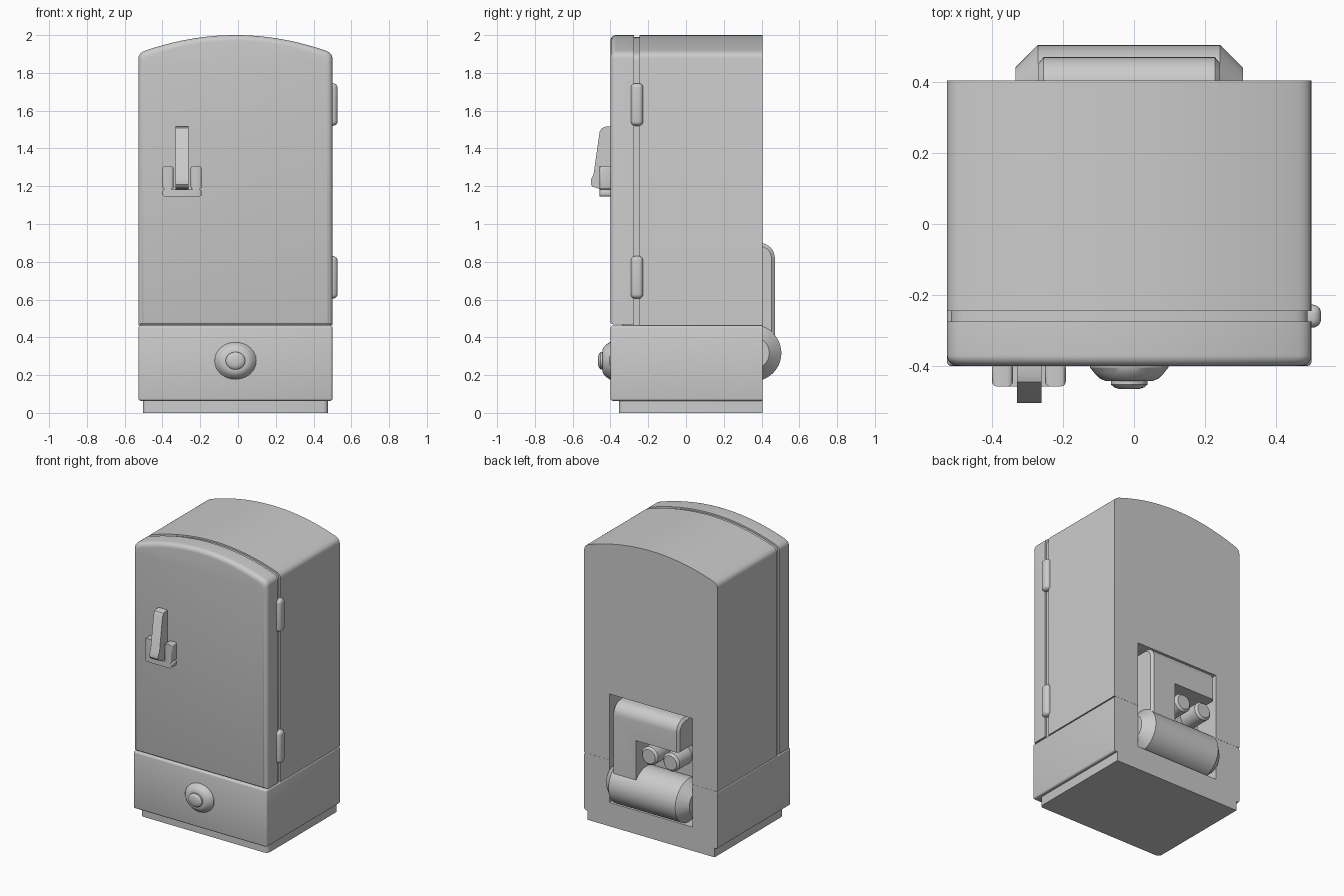
import bpy, bmesh
from math import sin, cos, pi, radians

if "Cube" in bpy.data.objects:
    bpy.data.objects.remove(bpy.data.objects["Cube"])

enamel = bpy.data.materials.new("grey_enamel")
enamel.use_nodes = True
GREY = (0.6, 0.6, 0.6, 1)
enamel.diffuse_color = GREY
enamel.node_tree.nodes["Principled BSDF"].inputs["Base Color"].default_value = GREY

CX, HALF, TOP, BACK = -0.0135, 0.5135, 2.0, 0.405
parts = []


def finish(name, bm):
    bmesh.ops.recalc_face_normals(bm, faces=bm.faces)
    mesh = bpy.data.meshes.new(name)
    bm.to_mesh(mesh)
    bm.free()
    obj = bpy.data.objects.new(name, mesh)
    bpy.context.collection.objects.link(obj)
    mesh.materials.append(enamel)
    parts.append(obj)
    return obj


def loft(name, rings):
    """Skin a list of equal-length loops and cap both ends."""
    bm = bmesh.new()
    loops = [[bm.verts.new(p) for p in ring] for ring in rings]
    n = len(loops[0])
    for a, b in zip(loops, loops[1:]):
        for i in range(n):
            j = (i + 1) % n
            bm.faces.new((a[i], a[j], b[j], b[i]))
    bm.faces.new(loops[0])
    bm.faces.new(loops[-1])
    return finish(name, bm)


def box(name, lo, hi, bevel=0, segments=3, rule=lambda a, b: True):
    """Box between two corners, rounding the edges picked by the rule."""
    bm = bmesh.new()
    bmesh.ops.create_cube(bm, size=1)
    for v in bm.verts:
        v.co = [l if c < 0 else h for c, l, h in zip(v.co, lo, hi)]
    if bevel:
        edges = [e for e in bm.edges if rule(e.verts[0].co, e.verts[1].co)]
        bmesh.ops.bevel(bm, geom=edges, offset=bevel, segments=segments,
                        profile=0.5, affect='EDGES')
    return finish(name, bm)


def front_upright(a, b):
    return a.y < 0 and b.y < 0 and a.x == b.x


def arch(y, z0, inset=0):
    """Arched cabinet outline with rounded shoulders."""
    half, right = HALF, []
    crown = lambda x: TOP - 0.09 * (x / 0.5) ** 2
    sx = HALF - 0.035
    right.append((half, z0))
    for i in range(6):
        t = i / 5
        right.append(((1 - t) ** 2 * half + 2 * t * (1 - t) * half + t * t * sx,
                      (1 - t) ** 2 * 1.875 + 2 * t * (1 - t) * 1.905 + t * t * crown(sx)))
    right += [(sx * k / 10, crown(sx * k / 10)) for k in range(9, 0, -1)]
    outline = right + [(0, TOP)] + [(-x, z) for x, z in reversed(right)]
    low, high = z0 + 0.4 * inset, TOP - inset
    return [(CX + x * (HALF - inset) / HALF, y,
             low + (z - z0) * (high - low) / (TOP - z0)) for x, z in outline]


def oval(y, r, z=0.276, x=CX, squash=1, n=32):
    return [(x + r * cos(2 * pi * k / n), y, z + r * squash * sin(2 * pi * k / n))
            for k in range(n)]


# Cabinet shell, door with rounded front rim, and recessed liner in the seam
cabinet = loft("cabinet", [arch(-0.245, 0.463), arch(BACK, 0.463)])
R = 0.03
rim = [(-0.40 + R * (1 - sin(a)), R * (1 - cos(a)))
       for a in [pi / 2 * k / 6 for k in range(7)]]
loft("door", [arch(-0.275, 0.467)] + [arch(y, 0.467, i) for y, i in rim])
liner = loft("door_seam_liner", [arch(-0.34, 0.40, 0.011), arch(BACK - 0.001, 0.40, 0.011)])

# Lower drawer and plinth
drawer = box("lower_drawer", (CX - HALF, -0.40, 0.064), (CX + HALF, BACK, 0.462), 0.012,
             rule=lambda a, b: a.y < 0 or b.y < 0)
box("plinth", (CX - 0.49, -0.355, 0), (CX + 0.49, BACK, 0.08), 0.025, rule=front_upright)

# Service opening in the back
cutter = box("opening_cutter", (-0.335, 0.2, 0.165), (0.307, 0.6, 0.92))


def cut(obj, tool):
    mod = obj.modifiers.new("opening", 'BOOLEAN')
    mod.operation, mod.solver, mod.object = 'DIFFERENCE', 'EXACT', tool
    bpy.context.view_layer.objects.active = obj
    bpy.ops.object.modifier_apply(modifier=mod.name)


def discard(tool):
    parts.remove(tool)
    bpy.data.objects.remove(tool)


for shell in (cabinet, liner, drawer):
    cut(shell, cutter)
discard(cutter)


# Motor drum lying across the opening
def drum_ring(x, r, n=40):
    return [(x, 0.355 + r * cos(2 * pi * k / n), 0.317 + r * sin(2 * pi * k / n))
            for k in range(n)]


loft("motor_drum", [drum_ring(x, r) for x, r in
                    ((-0.334, 0.086), (-0.27, 0.15), (0.243, 0.15), (0.307, 0.086))])


# Rounded motor cover with a notch
def cover_ring(x, inset):
    r = 0.08
    arc = [(0.47 - r + (r - inset) * cos(pi / 2 * k / 8),
            0.90 - r + (r - inset) * sin(pi / 2 * k / 8)) for k in range(9)]
    return [(x, y, z) for y, z in
            [(0.19, 0.35), (0.47 - inset, 0.35)] + arc + [(0.19, 0.90 - inset)]]


cover = loft("motor_cover", [cover_ring(x, i) for x, i in
                             ((-0.27, 0.018), (-0.255, 0), (0.228, 0), (0.243, 0.018))])
notch = box("notch_cutter", (-0.4, 0.3, 0.3), (0.055, 0.6, 0.687))
cut(cover, notch)
discard(notch)

# Pair of capped valves inside the notch
for i, x in enumerate((-0.03, -0.195)):
    loft(f"valve_{i + 1}", [oval(y, r, 0.592, x) for y, r in
                            ((0.28, 0.063), (0.438, 0.063), (0.452, 0.049))])

# Door hinges
for name, z in (("lower_hinge", 0.605), ("upper_hinge", 1.52)):
    box(name, (0.47, -0.292, z), (0.527, -0.227, z + 0.225), 0.024, 5)

# Handle: U-shaped bracket and slanted lever
box("handle_bracket_base", (-0.40, -0.458, 1.145), (-0.192, -0.39, 1.183), 0.015,
    rule=front_upright)
for side, x0, x1 in (("right", -0.40, -0.341), ("left", -0.251, -0.192)):
    box(f"handle_bracket_{side}", (x0, -0.458, 1.183), (x1, -0.39, 1.307), 0.015,
        rule=front_upright)
lever = [(-0.39, 1.515), (-0.425, 1.515), (-0.445, 1.508), (-0.457, 1.49),
         (-0.49, 1.26), (-0.504, 1.235), (-0.504, 1.21), (-0.495, 1.198),
         (-0.46, 1.186), (-0.39, 1.18)]
loft("handle_lever", [[(x, y, z) for y, z in lever] for x in (-0.33, -0.261)])

# Domed knob on the drawer
loft("knob_dome", [oval(y, r, squash=0.89) for y, r in
                   ((-0.39, 0.111), (-0.405, 0.11), (-0.42, 0.098), (-0.434, 0.085),
                    (-0.442, 0.068), (-0.443, 0.05))])
loft("knob_button", [oval(y, r, squash=0.89) for y, r in
                     ((-0.42, 0.052), (-0.452, 0.052), (-0.46, 0.043), (-0.465, 0.028))])

# Smooth shading with sharp creases kept
bpy.ops.object.select_all(action='DESELECT')
for obj in parts:
    obj.select_set(True)
bpy.context.view_layer.objects.active = parts[0]
bpy.ops.object.shade_smooth_by_angle(angle=radians(32))
